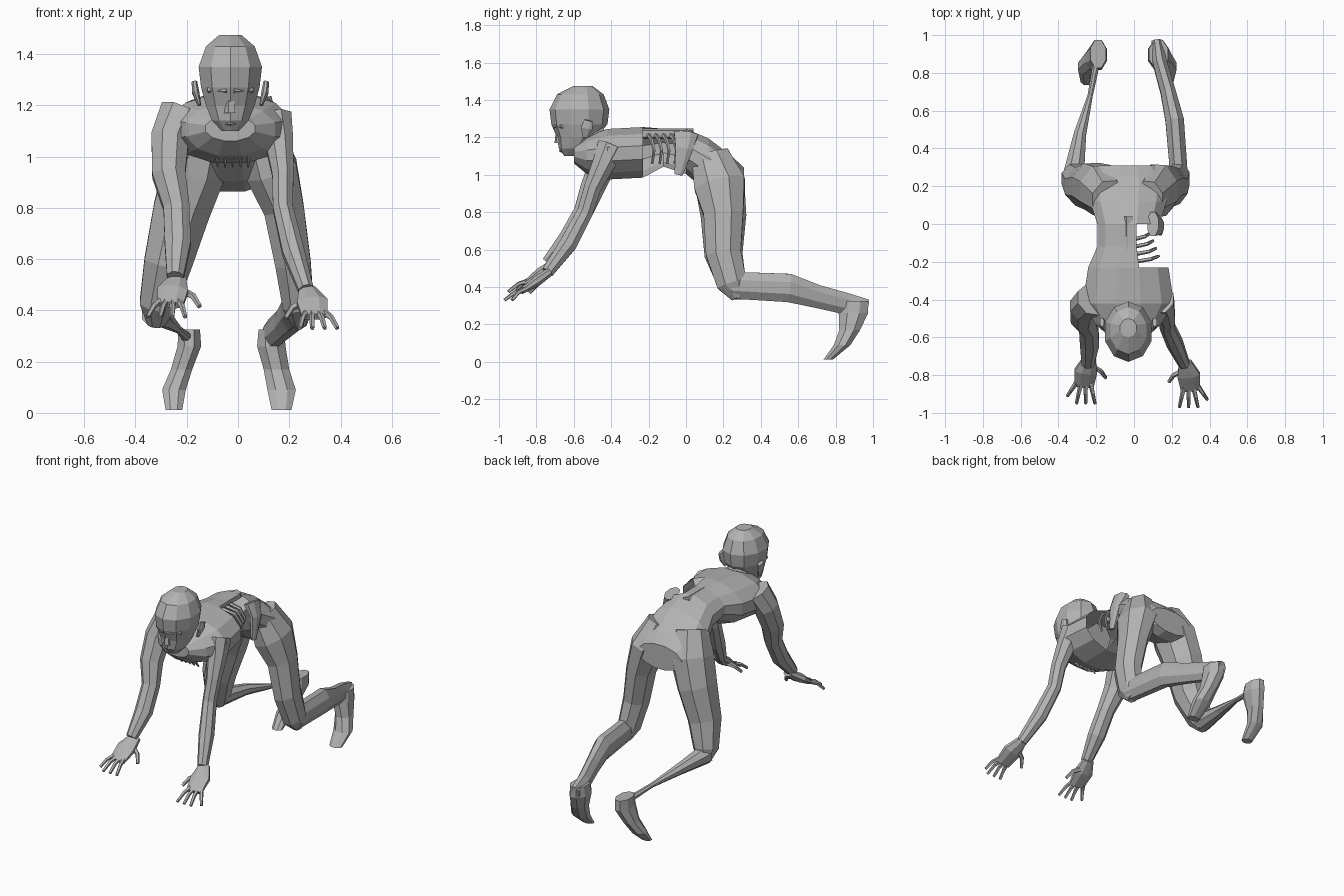
import bpy, bmesh, math
from mathutils import Vector

default = bpy.data.objects.get("Cube")
if default:
    bpy.data.objects.remove(default, do_unlink=True)

skin = bpy.data.materials.new("grey skin")
skin.use_nodes = True
grey = (0.45, 0.45, 0.45, 1)
skin.diffuse_color = grey
skin.node_tree.nodes["Principled BSDF"].inputs["Base Color"].default_value = grey

SIDE, ALONG, UP = Vector((1, 0, 0)), Vector((0, 1, 0)), Vector((0, 0, 1))
MIDDLE = -0.03


def loft(name, rings, sides=8, hint=SIDE, normal=None, hole=None):
    """Skin a row of (centre, half width, half depth) rings; hint is the width direction."""
    bm = bmesh.new()
    centres = [Vector(centre) for centre, wide, deep in rings]
    loops = []
    for i, (centre, width, depth) in enumerate(rings):
        before, after = centres[max(i - 1, 0)], centres[min(i + 1, len(rings) - 1)]
        tangent = normal or (after - before).normalized()
        across = (hint - tangent * hint.dot(tangent)).normalized()
        through = tangent.cross(across)
        loop = []
        for k in range(sides):
            angle = math.tau * (k + 0.5) / sides
            offset = across * math.cos(angle) * width + through * math.sin(angle) * depth
            loop.append(bm.verts.new(centres[i] + offset))
        loops.append(loop)
    for low, high in zip(loops, loops[1:]):
        for k in range(sides):
            j = (k + 1) % sides
            bm.faces.new((low[k], low[j], high[j], high[k]))
    bm.faces.new(loops[0])
    bm.faces.new(loops[-1])
    bmesh.ops.recalc_face_normals(bm, faces=bm.faces)
    if hole:
        torn = [face for face in bm.faces if hole(face.calc_center_median())]
        bmesh.ops.delete(bm, geom=torn, context="FACES")
    mesh = bpy.data.meshes.new(name)
    bm.to_mesh(mesh)
    bm.free()
    mesh.materials.append(skin)
    bpy.context.collection.objects.link(bpy.data.objects.new(name, mesh))


def limb(name, joints, depth_ratio=1.0):
    """Chain of (x, y, z, half width) joints with one depth ratio."""
    loft(name, [((x, y, z), r, r * depth_ratio) for x, y, z, r in joints])


def rod(name, points, radius, tip, hint=SIDE):
    """Thin five-sided rod that tapers evenly from radius to tip."""
    rings = []
    for i, point in enumerate(points):
        r = radius + (tip - radius) * i / (len(points) - 1)
        rings.append((point, r, r))
    loft(name, rings, sides=5, hint=hint)


# Torso from its back line and belly line, with the left flank torn open
torso_profile = [  # along, half width, back, belly
    (-.6, .1, 1.16, 1.06),
    (-.53, .18, 1.21, 1),
    (-.42, .25, 1.25, .97),
    (-.23, .22, 1.26, .98),
    (-.12, .17, 1.25, 1.04),
    (0, .17, 1.25, 1),
    (.12, .21, 1.2, .9),
    (.25, .22, 1.1, .86),
    (.31, .16, 1.04, .88)]
loft("torso",
     [((MIDDLE, y, (back + belly) / 2), wide, (back - belly) / 2)
      for y, wide, back, belly in torso_profile],
     sides=12, normal=ALONG,
     hole=lambda c: -.22 < c.y < 0 and c.x > 0)

# Neck, and head from its face line and back line
limb("neck", [
    (MIDDLE, -.38, 1.14, .1),
    (MIDDLE, -.47, 1.18, .075),
    (MIDDLE, -.54, 1.25, .07)])
head_profile = [  # height, half width, face, back
    (1.1, .035, -.65, -.6),
    (1.14, .075, -.68, -.53),
    (1.2, .1, -.69, -.48),
    (1.27, .12, -.72, -.42),
    (1.35, .13, -.73, -.41),
    (1.43, .1, -.69, -.44),
    (1.475, .045, -.6, -.5)]
loft("head",
     [((MIDDLE, (face + back) / 2, z), wide, (back - face) / 2)
      for z, wide, face, back in head_profile],
     sides=10, normal=UP)

# Face details
rod("nose", [(MIDDLE, -.68, 1.26), (MIDDLE, -.68, 1.17)], .014, .024)
for name, z in (("upper_lip", 1.145), ("lower_lip", 1.13)):
    rod(name, [(MIDDLE + step * .04, -.67 + abs(step) * .03, z) for step in (-1, 0, 1)],
        .01, .01, UP)
for side, label in ((-1, "right"), (1, "left")):
    rod(label + "_brow", [(MIDDLE + side * .01, -.7, 1.26),
                          (MIDDLE + side * .085, -.66, 1.26)], .018, .012, UP)
    limb(label + "_ear", [(MIDDLE + side * .12, -.54, 1.2, .007),
                          (MIDDLE + side * .135, -.53, 1.25, .015),
                          (MIDDLE + side * .14, -.52, 1.29, .012)], 2.2)

# Arms from shoulder to wrist
limb("right_arm", [
    (-.22, -.4, 1.17, .09),
    (-.265, -.44, 1.07, .08),
    (-.27, -.5, .93, .07),
    (-.24, -.55, .8, .055),
    (-.235, -.63, .66, .055),
    (-.245, -.74, .53, .035)])
limb("left_arm", [
    (.14, -.4, 1.15, .075),
    (.16, -.44, 1.06, .06),
    (.175, -.5, .93, .045),
    (.175, -.54, .8, .042),
    (.215, -.63, .63, .046),
    (.265, -.74, .48, .032)], 1.1)


def hand(label, side, centre):
    """Flat palm, four fanned fingers and a thumb; side mirrors them."""
    def at(x, y, z):
        return Vector(centre) + Vector((side * x, y, z))

    loft(label + "_palm", [
        (at(-.02, .09, .07), .036, .025),
        (at(0, .02, .02), .065, .03),
        (at(.01, -.06, -.035), .055, .015)])
    for finger, step in (("little", 2), ("ring", 1), ("middle", 0), ("index", -1)):
        length = .07 if finger == "little" else .11
        root = at(step * .025, -.04, -.02)
        tip = root + Vector((side * step * .024, -length, -.06))
        knuckle = (root + tip) / 2 + UP * .012
        rod(f"{label}_{finger}_finger", [root, knuckle, tip], .014, .009)
    rod(label + "_thumb", [at(-.04, .04, .02), at(-.08, .02, 0), at(-.105, -.015, -.04)],
        .016, .01)


hand("right", -1, (-.255, -.8, .455))
hand("left", 1, (.29, -.82, .41))

# Thighs
limb("right_thigh", [
    (-.13, .13, 1.1, .1),
    (-.17, .18, .95, .13),
    (-.22, .2, .79, .12),
    (-.275, .2, .58, .1),
    (-.315, .245, .42, .075),
    (-.32, .275, .345, .035)], 1.1)
limb("left_thigh", [
    (.08, .13, 1.1, .08),
    (.13, .18, .95, .11),
    (.18, .2, .79, .085),
    (.215, .2, .58, .075),
    (.235, .245, .42, .065),
    (.24, .28, .345, .03)], 1.35)

# Lower legs: a full left calf and a right shin worn to the bone
limb("left_calf", [
    (.24, .24, .41, .05),
    (.215, .55, .395, .053),
    (.18, .7, .35, .043),
    (.135, .86, .31, .04),
    (.12, .97, .29, .03)], 1.55)
limb("right_shin_bone", [
    (-.32, .26, .39, .06),
    (-.285, .48, .365, .035),
    (-.232, .68, .325, .015),
    (-.205, .82, .3, .019),
    (-.19, .92, .29, .035)])

# Feet hanging from the ankle down onto the toes
for label, ankle, toe, size in (("left", .13, .17, .06), ("right", -.19, -.25, .05)):
    ball = (ankle + toe) / 2
    loft(label + "_foot", [
        ((ankle, .9, .325), size * .9, .08),
        ((ankle, .895, .26), size, .085),
        ((ball, .875, .17), size * .9, .06),
        ((toe, .835, .09), size, .048),
        ((toe, .76, .012), size * .7, .027)], normal=UP)

# Spine and broken ribs inside the open flank
rod("spine", [(MIDDLE, -.26, 1.22), (MIDDLE, .04, 1.22)], .03, .03)
for i in range(4):
    root = Vector((0, i * .04 - .2, 1.21))
    reach = .13 - i * .015
    rod("broken_rib", [root,
                       root + Vector((reach * .7, .015, -.02)),
                       root + Vector((reach, .03, -.08)),
                       root + Vector((reach * .8, .02, -.15))], .012, .007, ALONG)

# Torn flap at the hip and tatters under the chest
limb("hip_flap", [(.1, 0, 1.22, .035), (.135, -.01, 1.14, .025), (.14, -.04, 1, .012)], 2)
for i in range(5):
    x = i * .03 - .08
    rod("chest_tatter", [(x, -.52, 1.06), (x, -.5, 1.01), (x, -.46, .96)], .016, .004)
